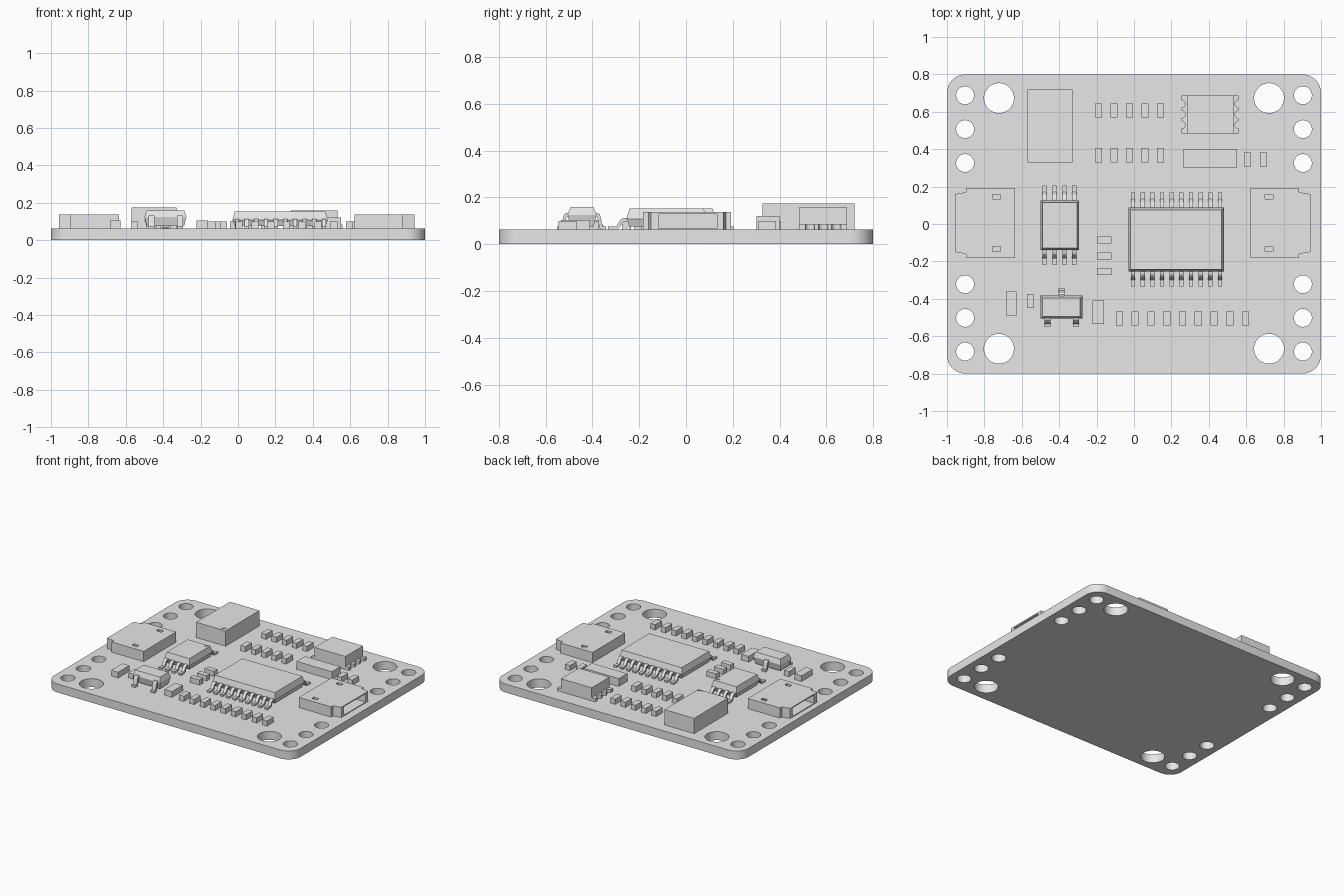
import bpy, bmesh, math
from mathutils import Vector

old = bpy.data.objects.get("Cube")
if old:
    bpy.data.objects.remove(old, do_unlink=True)

gray = bpy.data.materials.new("plain gray")
gray.use_nodes = True
COLOR = (0.8, 0.8, 0.8, 1)
gray.diffuse_color = COLOR
gray.node_tree.nodes["Principled BSDF"].inputs["Base Color"].default_value = COLOR

TOP = 0.062  # board surface height


def make(name, bm):
    bmesh.ops.recalc_face_normals(bm, faces=bm.faces[:])
    mesh = bpy.data.meshes.new(name)
    bm.to_mesh(mesh)
    bm.free()
    ob = bpy.data.objects.new(name, mesh)
    bpy.context.collection.objects.link(ob)
    mesh.materials.append(gray)
    return ob


def add_prism(bm, outline, vec):
    """Extrude a closed 3D outline along vec."""
    face = bm.faces.new([bm.verts.new(p) for p in outline])
    res = bmesh.ops.extrude_face_region(bm, geom=[face])
    verts = [g for g in res["geom"] if isinstance(g, bmesh.types.BMVert)]
    bmesh.ops.translate(bm, verts=verts, vec=vec)


def add_box(bm, x0, x1, y0, y1, z0, z1):
    add_prism(bm, [(x0, y0, z0), (x1, y0, z0), (x1, y1, z0), (x0, y1, z0)], (0, 0, z1 - z0))


def add_cylinder(bm, x, y, r, z0, z1, n=32):
    ring = [(x + r * math.cos(a * math.tau / n), y + r * math.sin(a * math.tau / n), z0)
            for a in range(n)]
    add_prism(bm, ring, (0, 0, z1 - z0))


def box(name, *bounds):
    bm = bmesh.new()
    add_box(bm, *bounds)
    return make(name, bm)


def cut(ob, bm):
    """Subtract the solids in bm from ob."""
    cutter = make("cutter", bm)
    cutter.hide_render = True
    mod = ob.modifiers.new("cut", "BOOLEAN")
    mod.operation, mod.solver, mod.object = "DIFFERENCE", "EXACT", cutter
    deps = bpy.context.evaluated_depsgraph_get()
    mesh = bpy.data.meshes.new_from_object(ob.evaluated_get(deps))
    ob.modifiers.clear()
    ob.data = mesh
    bpy.data.objects.remove(cutter, do_unlink=True)


def smooth(ob):
    bpy.ops.object.select_all(action="DESELECT")
    bpy.context.view_layer.objects.active = ob
    ob.select_set(True)
    bpy.ops.object.shade_smooth_by_angle(angle=math.radians(30))


def dot(ob, x, y, r, z):
    bm = bmesh.new()
    add_cylinder(bm, x, y, r, z - 0.004, z + 0.02, 20)
    cut(ob, bm)


def moulded_body(name, x0, x1, y0, y1, z0, zm, z1, inset):
    """Package body, widest at the mould line zm."""
    bm = bmesh.new()
    rings = []
    for z, i in ((z0, inset), (zm, 0), (z1, inset)):
        rings.append([bm.verts.new(p) for p in ((x0 + i, y0 + i, z), (x1 - i, y0 + i, z),
                                                (x1 - i, y1 - i, z), (x0 + i, y1 - i, z))])
    bm.faces.new(rings[0])
    bm.faces.new(rings[2])
    for a, b in zip(rings, rings[1:]):
        for k in range(4):
            bm.faces.new((a[k], a[k - 1], b[k - 1], b[k]))
    return make(name, bm)


def legs(name, xs, y, side, reach, z_exit, width, thick=0.014):
    """Gull-wing leads leaving a body edge at y, toward side (-1 or 1)."""
    low = TOP + thick / 2
    path = [Vector((-0.01, z_exit))]
    for k in range(9):
        t = k / 8
        s = t * t * (3 - 2 * t)
        path.append(Vector((reach * (0.15 + 0.42 * t), z_exit + (low - z_exit) * s)))
    path.append(Vector((reach, low)))
    upper, lower = [], []
    for k, p in enumerate(path):
        d = (path[min(k + 1, len(path) - 1)] - path[max(k - 1, 0)]).normalized()
        n = Vector((-d.y, d.x)) * thick / 2
        upper.append(p + n)
        lower.append(p - n)
    bm = bmesh.new()
    for x in xs:
        outline = [(x - width / 2, y + side * p.x, p.y) for p in upper + lower[::-1]]
        add_prism(bm, outline, (width, 0, 0))
    smooth(make(name, bm))


# Circuit board with rounded corners, mounting holes and pin holes
bm = bmesh.new()
outline = []
for cx, cy, start in ((0.9, 0.7, 0), (-0.9, 0.7, 90), (-0.9, -0.7, 180), (0.9, -0.7, 270)):
    for k in range(13):
        a = math.radians(start + k * 7.5)
        outline.append((cx + 0.1 * math.cos(a), cy + 0.1 * math.sin(a), 0))
add_prism(bm, outline, (0, 0, TOP))
board = make("circuit_board", bm)
holes = bmesh.new()
for x in (-0.722, 0.722):
    for y in (0.673, -0.667):
        add_cylinder(holes, x, y, 0.08, -0.1, 0.2, 48)
for x in (-0.903, 0.903):
    for y in (0.688, 0.507, 0.326, -0.322, -0.502, -0.682):
        add_cylinder(holes, x, y, 0.048, -0.1, 0.2)
cut(board, holes)
smooth(board)

# Side connectors: stepped shell, open outward, two latch slots on top
for name, side, shift in (("right_connector", -1, 0), ("left_connector", 1, -0.014)):
    X = lambda v: side * v + shift
    half = [(0.637, 0.188), (0.897, 0.188), (0.897, 0.165), (0.957, 0.155)]
    pts = half + [(x, -y) for x, y in half[::-1]]
    bm = bmesh.new()
    add_prism(bm, [(X(x), y + 0.005, TOP) for x, y in pts], (0, 0, 0.075))
    shell = make(name, bm)
    mouth = bmesh.new()
    add_box(mouth, X(0.69), X(1.05), -0.118, 0.133, 0.068, 0.129)
    cut(shell, mouth)
    slots = bmesh.new()
    for y in (0.146, -0.134):
        add_box(slots, X(0.715), X(0.757), y - 0.013, y + 0.013, 0.11, 0.2)
    cut(shell, slots)

# Tall module with marker dot
module = box("tall_module", -0.57, -0.33, 0.328, 0.72, TOP, 0.174)
dot(module, -0.356, 0.348, 0.017, 0.174)

# Sensor block on a castellated base
box("sensor_block", 0.283, 0.533, 0.484, 0.688, TOP, 0.158)
base = box("sensor_base", 0.254, 0.56, 0.484, 0.688, TOP, 0.085)
notches = bmesh.new()
for x in (0.254, 0.56):
    for y in (0.642, 0.586, 0.53):
        add_cylinder(notches, x, y, 0.02, 0, 0.2, 16)
cut(base, notches)

# Large chip with ten leads per side
moulded_body("large_chip", -0.03, 0.48, -0.254, 0.088, 0.075, 0.108, 0.152, 0.012)
xs = [-0.005 + 0.0516 * k for k in range(10)]
legs("large_chip_back_leads", xs, 0.088, 1, 0.08, 0.105, 0.023)
legs("large_chip_front_leads", xs, -0.254, -1, 0.08, 0.105, 0.023)

# Small chip with four leads per side
chip = moulded_body("small_chip", -0.5, -0.293, -0.14, 0.126, 0.075, 0.108, 0.152, 0.012)
dot(chip, -0.324, 0.094, 0.013, 0.152)
xs = [-0.478 + 0.053 * k for k in range(4)]
legs("small_chip_back_leads", xs, 0.126, 1, 0.08, 0.105, 0.023)
legs("small_chip_front_leads", xs, -0.14, -1, 0.08, 0.105, 0.023)

# Three-lead transistor
moulded_body("transistor", -0.5, -0.276, -0.506, -0.383, 0.075, 0.125, 0.16, 0.012)
legs("transistor_back_lead", [-0.388], -0.383, 1, 0.04, 0.126, 0.032)
legs("transistor_front_leads", [-0.463, -0.31], -0.506, -1, 0.045, 0.126, 0.032)

# Small upright passives, given by centre
spots = [(-0.19 + 0.083 * k, y) for k in range(5) for y in (0.607, 0.367)]
spots += [(-0.078 + 0.0843 * k, -0.506) for k in range(9)]
spots += [(0.607, 0.345), (0.693, 0.345), (-0.554, -0.412)]
for x, y in spots:
    box("small_passive", x - 0.019, x + 0.019, y - 0.038, y + 0.038, TOP, 0.1)

# Passives lying the other way
for y in (-0.086, -0.172, -0.254):
    box("cross_passive", -0.198, -0.12, y - 0.019, y + 0.019, TOP, 0.1)

# Larger passives
box("right_large_passive", -0.685, -0.629, -0.49, -0.361, TOP, 0.104)
box("middle_large_passive", -0.222, -0.161, -0.535, -0.41, TOP, 0.104)
box("long_component", 0.265, 0.55, 0.302, 0.4, TOP, 0.12)
